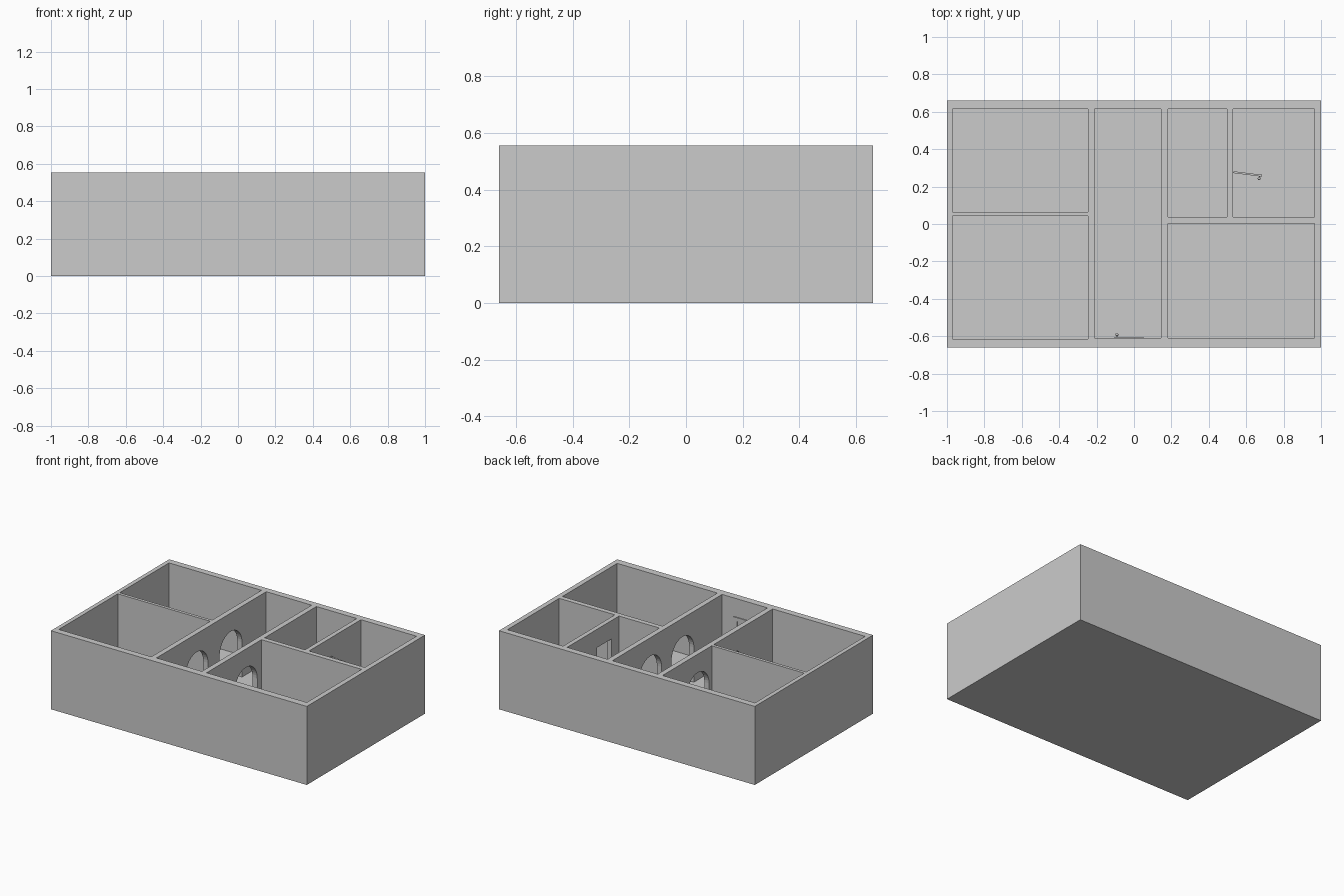
import bpy, bmesh, math
from mathutils import Matrix, Vector

if "Cube" in bpy.data.objects:
    bpy.data.objects.remove(bpy.data.objects["Cube"])

H = 0.555      # wall height
F = 0.055      # floor level
DOOR_TOP = 0.425


def add_object(name, bm):
    bmesh.ops.recalc_face_normals(bm, faces=bm.faces)
    mesh = bpy.data.meshes.new(name)
    bm.to_mesh(mesh)
    bm.free()
    ob = bpy.data.objects.new(name, mesh)
    bpy.context.collection.objects.link(ob)
    return ob


def add_box(bm, x0, x1, y0, y1, z0, z1):
    m = (Matrix.Translation(((x0 + x1) / 2, (y0 + y1) / 2, (z0 + z1) / 2))
         @ Matrix.Diagonal((x1 - x0, y1 - y0, z1 - z0, 1)))
    bmesh.ops.create_cube(bm, size=1, matrix=m)


def box(name, *dims):
    bm = bmesh.new()
    add_box(bm, *dims)
    return add_object(name, bm)


def arch(name, x0, x1, yc, r=0.125, segs=20):
    bm = bmesh.new()
    spring = DOOR_TOP - r
    pts = [(yc + r, F)]
    for i in range(segs + 1):
        a = math.pi * i / segs
        pts.append((yc + r * math.cos(a), spring + r * math.sin(a)))
    pts.append((yc - r, F))
    face = bm.faces.new([bm.verts.new((x0, y, z)) for y, z in pts])
    ext = bmesh.ops.extrude_face_region(bm, geom=[face])
    verts = [v for v in ext["geom"] if isinstance(v, bmesh.types.BMVert)]
    bmesh.ops.translate(bm, verts=verts, vec=(x1 - x0, 0, 0))
    return add_object(name, bm)


def cut(target, cutter):
    cutter.hide_render = True
    mod = target.modifiers.new("cut", 'BOOLEAN')
    mod.operation = 'DIFFERENCE'
    mod.solver = 'EXACT'
    mod.object = cutter
    bpy.context.view_layer.objects.active = target
    bpy.ops.object.modifier_apply(modifier=mod.name)
    bpy.data.objects.remove(cutter)


# House shell, with open-topped rooms
walls = box("house_walls", -1, 1, -0.66, 0.66, 0, H)
rooms = [
    (-0.97, -0.247, 0.065, 0.615),
    (-0.97, -0.247, -0.615, 0.043),
    (-0.21, 0.145, -0.61, 0.615),
    (0.182, 0.498, 0.037, 0.615),
    (0.53, 0.965, 0.037, 0.615),
    (0.182, 0.965, -0.61, 0.002),
]
for r in rooms:
    cut(walls, box("room_cutter", *r, F, H + 0.1))

# Arched openings off the corridor
for x0, x1, yc in [(-0.26, -0.20, 0.22), (-0.26, -0.20, -0.16),
                   (0.135, 0.195, 0.19), (0.135, 0.195, -0.17)]:
    cut(walls, arch("arch_cutter", x0, x1, yc))

# Rectangular doorway between the two small back rooms
cut(walls, box("doorway_cutter", 0.49, 0.54, 0.12, 0.284, F, DOOR_TOP))


# Panelled door leaf with a knob, hinged at its local origin
def door(name, x, y, angle, length=0.155):
    place = Matrix.Translation((x, y, F)) @ Matrix.Rotation(angle, 4, 'Z')
    h = DOOR_TOP - F
    t, s = 0.005, 0.027
    bm = bmesh.new()
    add_box(bm, s, length - s, -0.002, 0.002, s, h - s)           # panel
    add_box(bm, 0, s, -t, t, 0, h)                                # stiles
    add_box(bm, length - s, length, -t, t, 0, h)
    for z in (0, h * 0.45, h - s):                                # rails
        add_box(bm, s, length - s, -t, t, z, z + s)
    bm.transform(place)
    leaf = add_object(name, bm)

    bm = bmesh.new()
    kx, kz = length - 0.014, h * 0.49
    bmesh.ops.create_cone(bm, cap_ends=True, segments=12, radius1=0.003,
                          radius2=0.003, depth=0.012,
                          matrix=Matrix.Translation((kx, -t - 0.004, kz))
                          @ Matrix.Rotation(math.pi / 2, 4, 'X'))
    bmesh.ops.create_uvsphere(bm, u_segments=14, v_segments=8, radius=0.008,
                              matrix=Matrix.Translation((kx, -t - 0.012, kz)))
    bm.transform(place)
    knob = add_object(name + "_knob", bm)
    for p in knob.data.polygons:
        p.use_smooth = True
    return leaf


door("inner_door", 0.531, 0.277, math.radians(-7))
door("front_door", 0.05, -0.608, math.pi)
